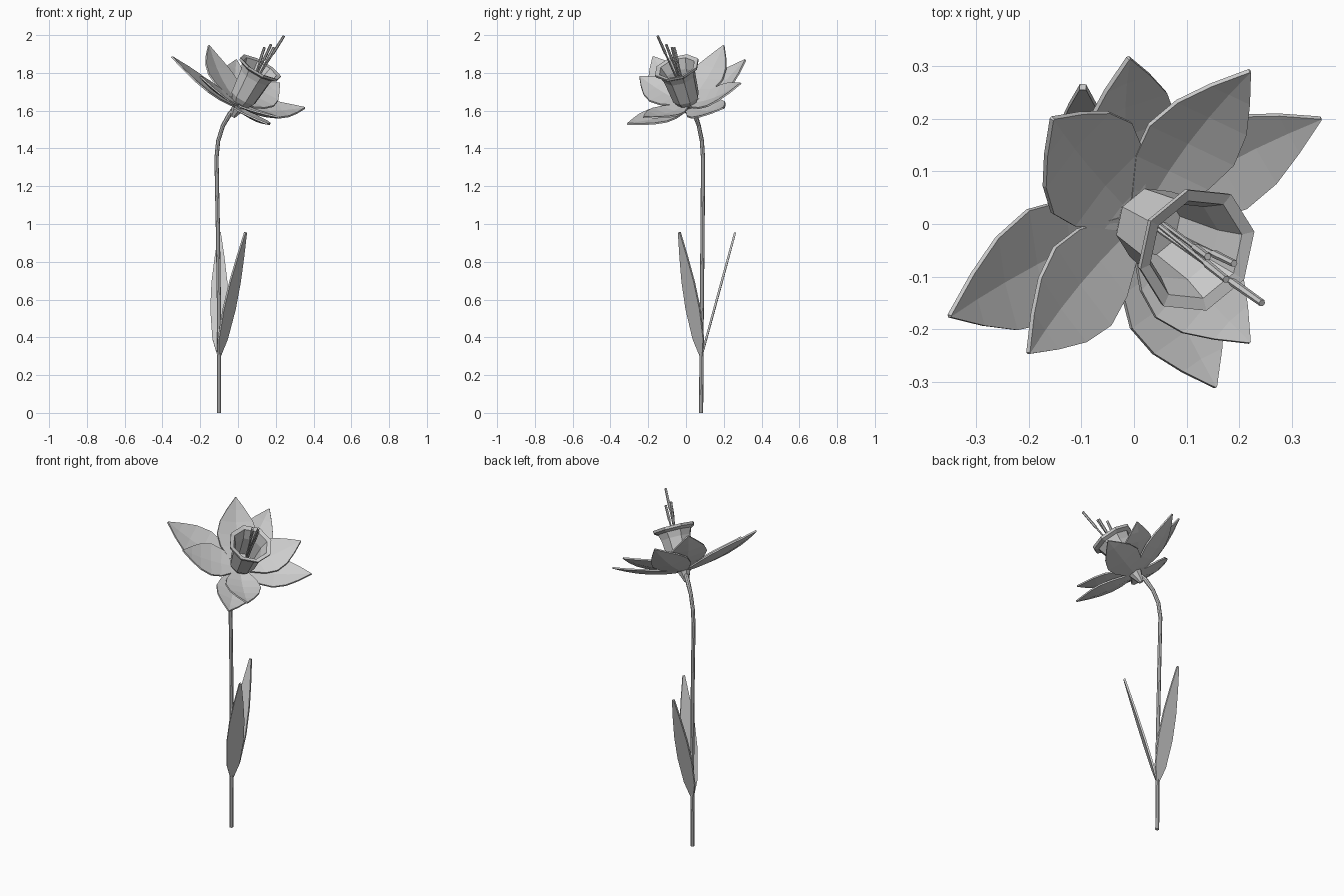
import bpy, math
from mathutils import Vector as V

if "Cube" in bpy.data.objects:
    bpy.data.objects.remove(bpy.data.objects["Cube"])

AXIS = V((0.47, -0.26, 0.84)).normalized()      # direction the flower faces
U = (V((1, 0, 0)) - AXIS * AXIS.x).normalized()
W = AXIS.cross(U)


def make(name, verts, faces, thick=0):
    me = bpy.data.meshes.new(name)
    me.from_pydata([tuple(v) for v in verts], [], faces)
    me.update()
    ob = bpy.data.objects.new(name, me)
    bpy.context.collection.objects.link(ob)
    if thick:
        m = ob.modifiers.new("thickness", 'SOLIDIFY')
        m.thickness = thick
        m.offset = 0
    return ob


def bridge(rings, n):
    return [(k * n + i, k * n + (i + 1) % n, (k + 1) * n + (i + 1) % n, (k + 1) * n + i)
            for k in range(rings - 1) for i in range(n)]


def tube(name, pts, radii, n=6):
    pts = [V(p) for p in pts]
    verts = []
    for k, p in enumerate(pts):
        d = (pts[min(k + 1, len(pts) - 1)] - pts[max(k - 1, 0)]).normalized()
        s = d.cross(V((0, 1, 0))).normalized()
        t = d.cross(s)
        for i in range(n):
            a = math.tau * i / n
            verts.append(p + (s * math.cos(a) + t * math.sin(a)) * radii[k])
    caps = [tuple(reversed(range(n))), tuple(range(len(verts) - n, len(verts)))]
    return make(name, verts, bridge(len(pts), n) + caps)


def blade(name, centres, side, widths, lift, thick):
    """Strip of three points per station, edges raised by the lift vector."""
    verts = []
    for c, w in zip(centres, widths):
        k = w / max(widths)
        verts += [c - side * w + lift * k, c, c + side * w + lift * k]
    faces = []
    for i in range(len(widths) - 1):
        for j in (0, 1):
            a = i * 3 + j
            faces.append((a, a + 1, a + 4, a + 3))
    return make(name, verts, faces, thick)


# Stem bending over into the flower
tube("stem", [(-0.1, 0.08, 0), (-0.1, 0.083, 0.5), (-0.107, 0.088, 1.0), (-0.114, 0.09, 1.35),
              (-0.105, 0.084, 1.44), (-0.08, 0.068, 1.52), (-0.045, 0.047, 1.58), (-0.02, 0.03, 1.61)],
     [0.011] * 6 + [0.013, 0.013], 8)

# Trumpet: receptacle cone, cup, flared lip and hollow inside, eight sided
B = V((0.03, 0, 1.67))
profile = [(-0.12, 0.014), (-0.05, 0.042), (0.0, 0.073), (0.13, 0.088), (0.165, 0.1), (0.178, 0.122),
           (0.192, 0.124), (0.186, 0.1), (0.13, 0.078), (0.01, 0.06)]
verts = []
for h, r in profile:
    for i in range(8):
        a = math.radians(9) + math.tau * i / 8
        verts.append(B + AXIS * h + (U * math.cos(a) + W * math.sin(a)) * r)
make("trumpet", verts, bridge(len(profile), 8) + [tuple(reversed(range(8))), tuple(range(72, 80))])

# Petals in an outer and an inner layer: tip position, half width
C = V((0.0, 0.01, 1.62))
outer = [((-0.35, -0.175, 1.885), 0.118), ((-0.01, 0.315, 1.87), 0.105),
         ((0.355, 0.2, 1.615), 0.1), ((0.155, -0.31, 1.53), 0.1)]
inner = [((-0.2, -0.245, 1.78), 0.105), ((-0.155, 0.2, 1.945), 0.115),
         ((0.22, 0.29, 1.745), 0.105), ((0.22, -0.225, 1.565), 0.1)]
stations = [0, 0.15, 0.32, 0.5, 0.68, 0.84, 1]
shape = [0.22, 0.52, 0.86, 1.0, 0.82, 0.46, 0.02]
for layer, group, rise in (("outer", outer, 0.0), ("inner", inner, 0.018)):
    for n, (tip, hw) in enumerate(group):
        base = C + AXIS * rise
        d = V(tip) - base
        h = d.dot(AXIS)
        rad = d - AXIS * h
        side = AXIS.cross(rad).normalized()
        mid = [base + rad * t + AXIS * h * t ** 1.9 for t in stations]
        blade(f"{layer}_petal_{n + 1}", mid, side, [s * hw for s in shape], AXIS * 0.016, 0.009)

# Stamens
for n, tip in enumerate([(0.243, -0.15, 1.995), (0.19, -0.075, 1.935), (0.175, -0.105, 1.95), (0.14, -0.062, 1.935)]):
    s = V((0.045, -0.01, 1.68)) + V((0.012 * (n % 2), 0.01 * (n // 2), 0))
    e = V(tip)
    tube(f"stamen_{n + 1}", [s, s.lerp(e, 0.68), s.lerp(e, 0.72), e], [0.005, 0.005, 0.008, 0.007])

# Two sword leaves
root = V((-0.1, 0.082, 0.3))
for name, tip in (("back_leaf", (-0.097, 0.26, 0.955)), ("front_leaf", (0.04, -0.035, 0.955))):
    d = V(tip) - root
    side = V((-d.y, d.x, 0)).normalized()
    mid = [root + d * t for t in (0, 0.14, 0.38, 0.6, 0.8, 1)]
    blade(name, mid, side, [0.008, 0.036, 0.048, 0.042, 0.026, 0.006], V((0, 0, 0)), 0.011)
